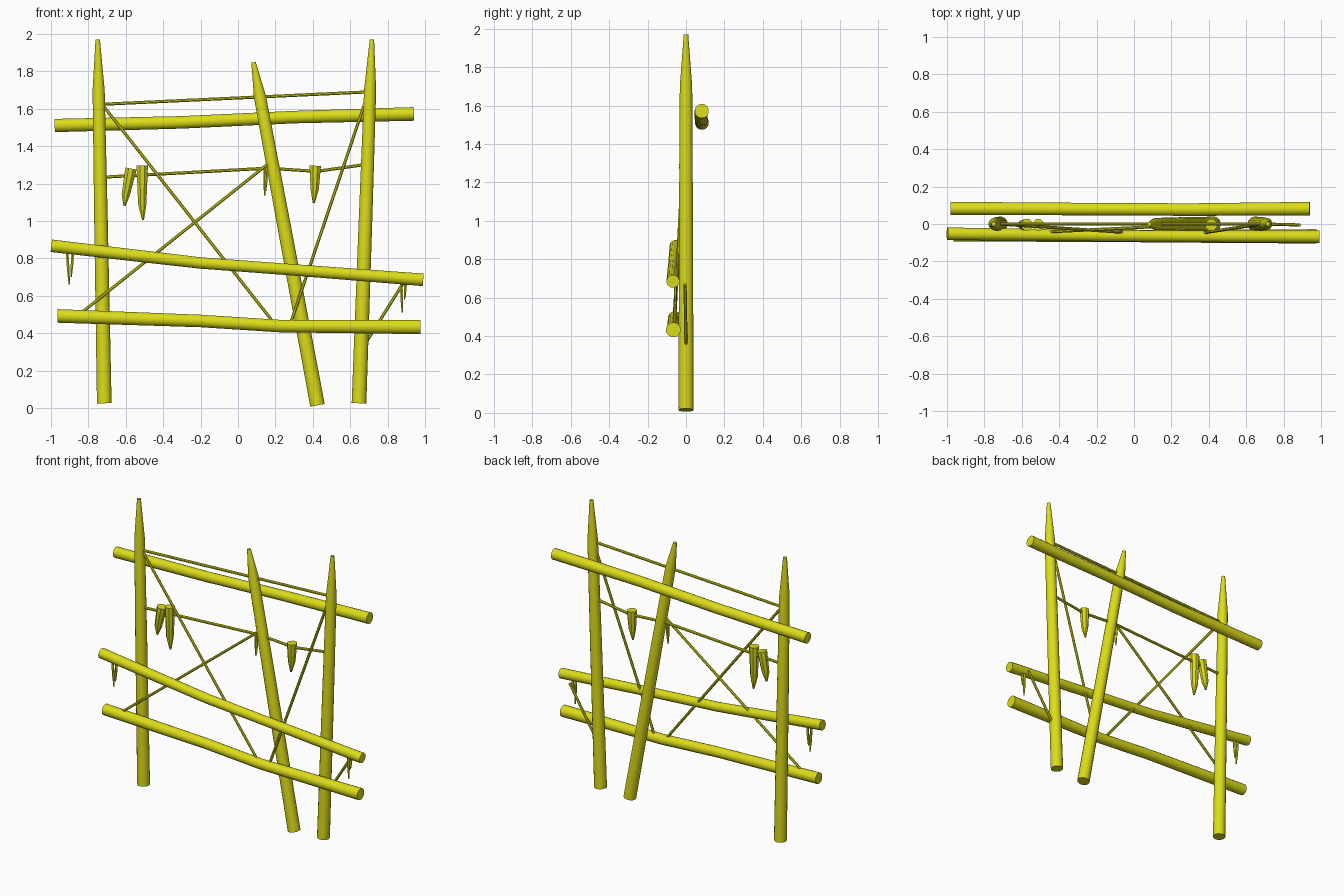
import bpy, bmesh, math
from mathutils import Vector

if "Cube" in bpy.data.objects:
    bpy.data.objects.remove(bpy.data.objects["Cube"])

wood = bpy.data.materials.new("yellow_wood")
wood.diffuse_color = (0.72, 0.72, 0.01, 1)
wood.use_nodes = True
wood.node_tree.nodes["Principled BSDF"].inputs["Base Color"].default_value = wood.diffuse_color


def tube(name, points, radii, sides=12, flat=1.0):
    """Capped tube through points; radii is one number or one per point."""
    pts = [Vector(p) for p in points]
    if not isinstance(radii, (list, tuple)):
        radii = [radii] * len(pts)
    bm = bmesh.new()
    rings = []
    for i, p in enumerate(pts):
        t = (pts[min(i + 1, len(pts) - 1)] - pts[max(i - 1, 0)]).normalized()
        u = t.cross(Vector((0, 1, 0))).normalized()
        v = u.cross(t)
        ring = []
        for k in range(sides):
            a = 2 * math.pi * (k + 0.5) / sides
            ring.append(bm.verts.new(p + radii[i] * (u * math.cos(a) + v * math.sin(a) * flat)))
        rings.append(ring)
    for a, b in zip(rings, rings[1:]):
        for k in range(sides):
            j = (k + 1) % sides
            bm.faces.new((a[k], a[j], b[j], b[k]))
    bm.faces.new(rings[0])
    bm.faces.new(rings[-1])
    bmesh.ops.recalc_face_normals(bm, faces=bm.faces)
    me = bpy.data.meshes.new(name)
    bm.to_mesh(me)
    bm.free()
    me.materials.append(wood)
    ob = bpy.data.objects.new(name, me)
    bpy.context.collection.objects.link(ob)
    bpy.ops.object.select_all(action='DESELECT')
    ob.select_set(True)
    bpy.context.view_layer.objects.active = ob
    bpy.ops.object.shade_smooth_by_angle(angle=math.radians(40))
    return ob


# Sharpened upright posts: bottom, shoulder, tip
for name, base, top in (("left_post", (-0.715, 0.025), (-0.75, 1.97)),
                        ("right_post", (0.647, 0.025), (0.716, 1.97)),
                        ("leaning_post", (0.425, 0.014), (0.083, 1.848))):
    b, t = Vector((base[0], 0, base[1])), Vector((top[0], 0, top[1]))
    s = 0.9 if name == "leaning_post" else 0.86
    tube(name, [b, b.lerp(t, 0.5), b.lerp(t, s), t], [0.040, 0.037, 0.033, 0.012], 16)

# Cross rails, slightly bent
tube("top_rail", [(-0.98, 0.083, 1.51), (-0.3, 0.08, 1.527), (0.3, 0.077, 1.555), (0.94, 0.082, 1.572)],
     [0.036, 0.034, 0.034, 0.037], 16)
tube("middle_rail", [(-0.998, -0.052, 0.867), (-0.2, -0.062, 0.775), (0.3, -0.066, 0.738), (0.99, -0.068, 0.685)],
     [0.034, 0.031, 0.031, 0.034], 16)
tube("bottom_rail", [(-0.965, -0.058, 0.492), (-0.2, -0.062, 0.465), (0.22, -0.066, 0.438), (0.975, -0.066, 0.433)],
     [0.037, 0.034, 0.034, 0.039], 16)

# Ropes strung between posts and rails
ropes = {
    "upper_rope": [(-0.72, 0, 1.624), (0.7, 0, 1.69)],
    "middle_rope": [(-0.72, 0, 1.234), (0.16, 0, 1.282), (0.42, 0, 1.265), (0.67, 0, 1.3)],
    "long_diagonal_rope": [(-0.72, 0, 1.615), (0.18, -0.06, 0.47)],
    "crossing_diagonal_rope": [(0.16, -0.012, 1.305), (-0.83, -0.06, 0.515)],
    "right_diagonal_rope": [(0.68, 0, 1.635), (0.285, -0.06, 0.465)],
    "short_right_rope": [(0.885, -0.005, 0.67), (0.69, 0, 0.36)],
}
for name, pts in ropes.items():
    tube(name, pts, 0.009, 8)

# Loose rope ends hanging down
ends = [((-0.915, -0.052, 0.85), (-0.902, -0.052, 0.66)),
        ((-0.882, -0.052, 0.85), (-0.892, -0.052, 0.70)),
        ((0.872, -0.055, 0.69), (0.878, -0.055, 0.51)),
        ((0.898, -0.055, 0.69), (0.890, -0.055, 0.58)),
        ((0.142, -0.01, 1.29), (0.143, -0.01, 1.135)),
        ((0.155, -0.012, 1.29), (0.148, -0.012, 1.16))]
for i, (a, b) in enumerate(ends):
    a, b = Vector(a), Vector(b)
    tube("rope_end_%d" % (i + 1), [a, a.lerp(b, 0.6), b], [0.008, 0.008, 0.004], 6)

# Tooth-shaped charms hanging on the middle rope
for i, (a, m, b) in enumerate([((-0.572, 1.28), (-0.60, 1.14), (-0.607, 1.08)),
                               ((-0.512, 1.297), (-0.512, 1.09), (-0.508, 1.005)),
                               ((0.413, 1.295), (0.410, 1.17), (0.405, 1.095))]):
    tube("tooth_charm_%d" % (i + 1), [(x, -0.005, z) for x, z in (a, m, b)],
         [0.033, 0.024, 0.006], 8)
